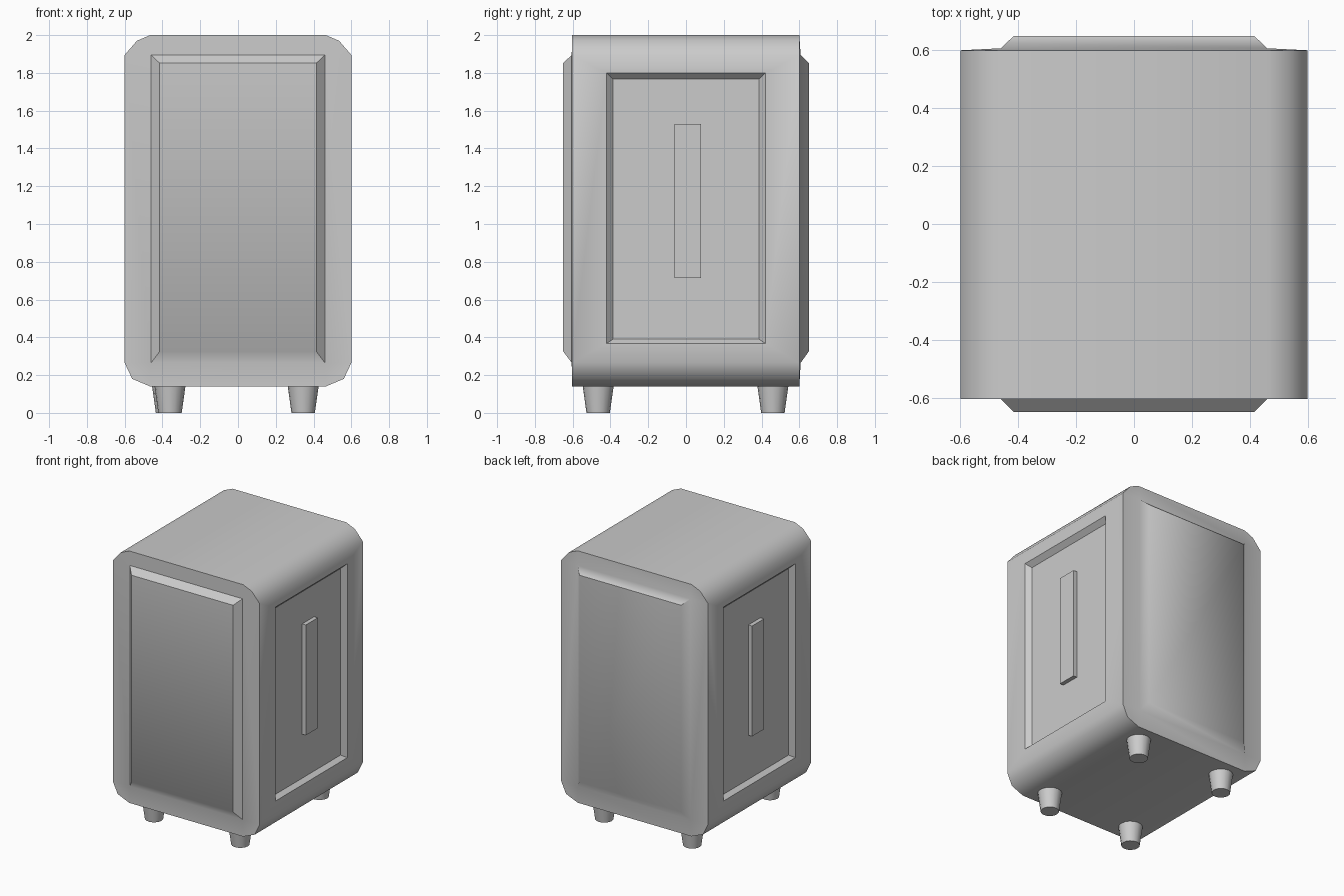
import bpy, bmesh, math

if "Cube" in bpy.data.objects:
    bpy.data.objects.remove(bpy.data.objects["Cube"])


def finish(bm, name, angle):
    bmesh.ops.recalc_face_normals(bm, faces=bm.faces[:])
    me = bpy.data.meshes.new(name)
    bm.to_mesh(me)
    bm.free()
    ob = bpy.data.objects.new(name, me)
    bpy.context.collection.objects.link(ob)
    bpy.ops.object.select_all(action='DESELECT')
    ob.select_set(True)
    bpy.context.view_layer.objects.active = ob
    bpy.ops.object.shade_smooth_by_angle(angle=math.radians(angle))
    return ob


def loft(bm, a, b):
    n = len(a)
    for i in range(n):
        j = (i + 1) % n
        bm.faces.new((a[i], a[j], b[j], b[i]))


# Cabinet: chamfered profile, three points per corner
right_half = [[(0.465, 0.14), (0.56, 0.18), (0.6, 0.265)],
              [(0.6, 1.895), (0.535, 1.97), (0.465, 2.0)]]
left_half = [[(-x, z) for x, z in reversed(c)] for c in reversed(right_half)]
profile = sum(right_half + left_half, [])

bm = bmesh.new()
front = [bm.verts.new((x, -0.604, z)) for x, z in profile]
back = [bm.verts.new((x, 0.6, z)) for x, z in profile]
for i in range(12):
    if i not in (2, 8):  # the two flat sides are panelled below
        j = (i + 1) % 12
        bm.faces.new((front[i], front[j], back[j], back[i]))


# Raised bevelled panels on the front and back
def rect_xz(x, z0, z1, y):
    return [bm.verts.new(p) for p in
            ((x, y, z0), (x, y, z1), (-x, y, z1), (-x, y, z0))]


for rim, y0, y1 in ((front, -0.605, -0.65), (back, 0.607, 0.65)):
    base = rect_xz(0.46, 0.265, 1.895, y0)
    top = rect_xz(0.415, 0.325, 1.852, y1)
    for k in range(4):
        n = (k + 1) % 4
        bm.faces.new(rim[3 * k:3 * k + 3] + [base[k]])
        bm.faces.new((rim[3 * k + 2], rim[3 * n], base[n], base[k]))
    loft(bm, base, top)
    bm.faces.new(top)


# Recessed bevelled panels on both sides
def rect_yz(x, y, z0, z1):
    return [bm.verts.new(p) for p in
            ((x, -y, z0), (x, -y, z1), (x, y, z1), (x, y, z0))]


for s, lo, hi in ((1, 2, 3), (-1, 9, 8)):
    outer = [front[lo], front[hi], back[hi], back[lo]]
    rim = rect_yz(s * 0.6, 0.42, 0.368, 1.8)
    floor = rect_yz(s * 0.566, 0.387, 0.39, 1.767)
    loft(bm, outer, rim)
    loft(bm, rim, floor)
    bm.faces.new(floor)
finish(bm, "cabinet", 44)

# Side grips standing in the recesses
for s, name in ((1, "right_grip"), (-1, "left_grip")):
    bm = bmesh.new()
    bmesh.ops.create_cube(bm, size=1)
    for v in bm.verts:
        v.co = (s * 0.578 + v.co.x * 0.036, 0.01 + v.co.y * 0.14,
                1.122 + v.co.z * 0.815)
    finish(bm, name, 30)

# Tapered feet
for name, x, y in (("front_right_foot", 0.345, -0.465),
                   ("back_right_foot", 0.345, 0.46),
                   ("front_left_foot", -0.36, -0.465),
                   ("back_left_foot", -0.373, 0.46)):
    bm = bmesh.new()
    bmesh.ops.create_cone(bm, cap_ends=True, segments=16,
                          radius1=0.062, radius2=0.083, depth=0.15)
    bmesh.ops.translate(bm, verts=bm.verts[:], vec=(x, y, 0.075))
    finish(bm, name, 40)
